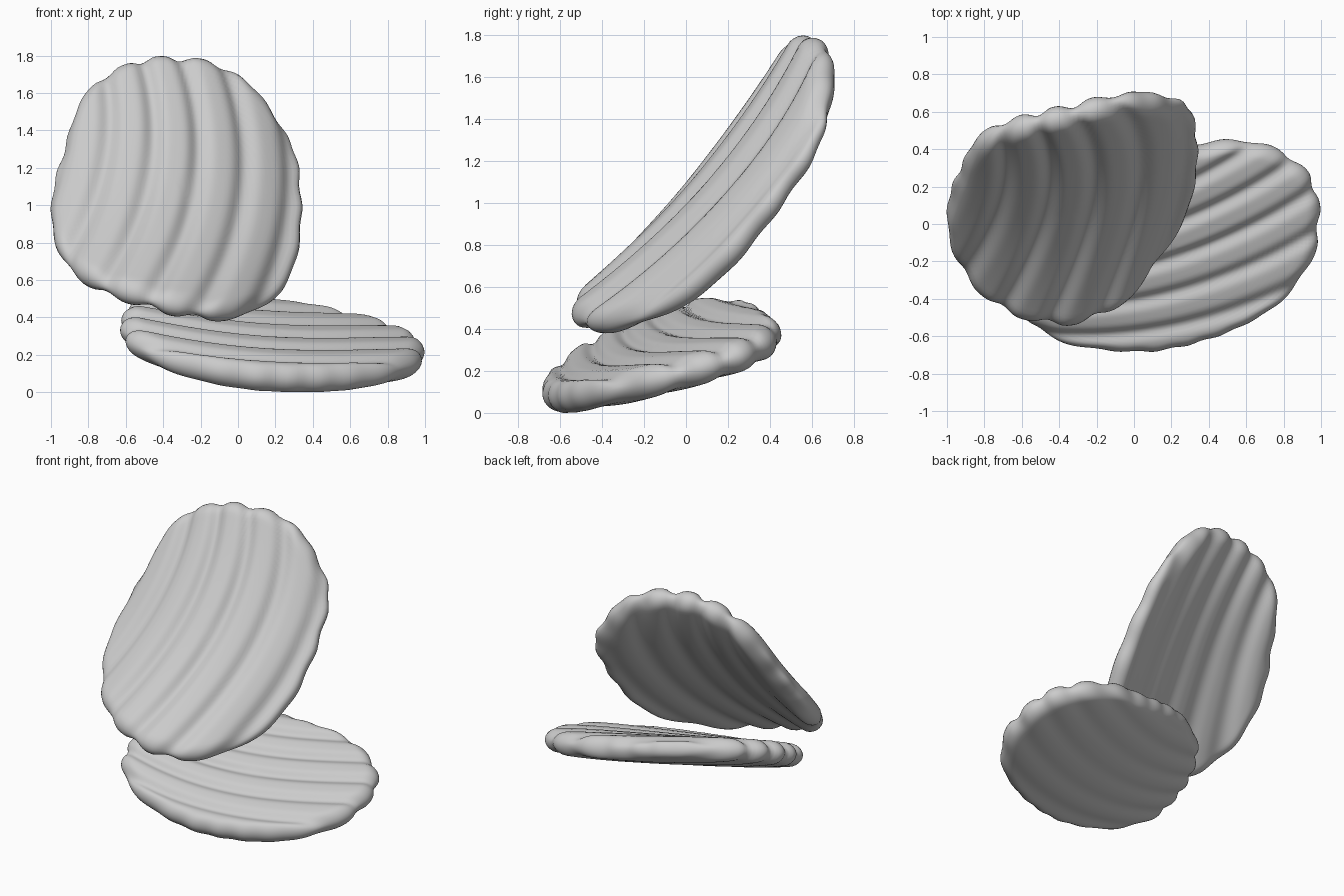
import bpy, bmesh, math
from mathutils import Vector

if "Cube" in bpy.data.objects:
    bpy.data.objects.remove(bpy.data.objects["Cube"])

SEG, RINGS, RIM = 200, 30, 12      # around, across the face, around the rim
RIM_WIDTH = 0.10

material = bpy.data.materials.new("plain_grey")
material.diffuse_color = (0.6, 0.6, 0.6, 1)
material.use_nodes = True
material.node_tree.nodes["Principled BSDF"].inputs["Base Color"].default_value = material.diffuse_color


def smooth_loop(points, count):
    """Closed spline through a few outline points."""
    n, out = len(points), []
    P = [Vector(p) for p in points]
    for i in range(count):
        t = i / count * n
        k, t = int(t), t - int(t)
        a, b, c, d = (P[(k + j) % n] for j in (-1, 0, 1, 2))
        out.append(0.5 * (2 * b + (c - a) * t + (2 * a - 5 * b + 4 * c - d) * t * t
                          + (3 * b - a - 3 * c + d) * t ** 3))
    return out


def ripple(phase, power):
    """1 at the bottom of a groove, 0 on the broad ridge."""
    return ((1 + math.cos(2 * math.pi * phase)) / 2) ** power


def ridged_chip(name, outline, centre, height, phase, place, half, front, back, bulge, side_axis):
    loop = smooth_loop(outline, SEG)
    centre = Vector(centre)

    def point(flat, side, r):
        p, q = flat
        e = 0.01
        normal = Vector(((height(p - e, q) - height(p + e, q)) / (2 * e),
                         (height(p, q - e) - height(p, q + e)) / (2 * e), 1)).normalized()
        # Narrow grooves on the face, soft ones on the back that fade to the middle
        if side > 0:
            depth = front * ripple(phase(p, q), 2.5)
        else:
            depth = back * ripple(phase(p, q), 1.3) * (0.4 + 0.6 * r * r)
        depth -= bulge[0 if side > 0 else 1] * (1 - r ** 4)
        return place(*(Vector((p, q, height(p, q))) + normal * side * (half - depth)))

    # Cross-section from face centre, round the rim, to the back centre
    inner = [(1 - RIM_WIDTH) * (i + 1) / RINGS for i in range(RINGS)]
    section = [(r, 1) for r in inner]
    for i in range(1, RIM):
        a = math.pi / 2 - math.pi * i / RIM
        section.append((1 - RIM_WIDTH + RIM_WIDTH * math.cos(a), math.sin(a)))
    section += [(r, -1) for r in reversed(inner)]

    bm = bmesh.new()
    rings = []
    for r, side in section:
        ring = []
        for edge in loop:
            # Scallops follow the grooves at their ends and the angle along the sides
            d = (edge - centre).normalized()
            w = d[side_axis] ** 2
            dent = (1 - w) * 0.03 * ripple(phase(*edge), 1.5)
            dent += w * 0.018 * ripple(math.atan2(d.y, d.x) * 20 / (2 * math.pi), 1)
            s = 1.01 - dent * r ** 4
            ring.append(bm.verts.new(point(centre + (edge - centre) * r * s, side, r)))
        rings.append(ring)
    for a, b in zip(rings, rings[1:]):
        for i in range(SEG):
            j = (i + 1) % SEG
            bm.faces.new((a[i], b[i], b[j], a[j]))
    for ring, side in ((rings[0], 1), (rings[-1], -1)):
        tip = bm.verts.new(point(centre, side, 0))
        for i in range(SEG):
            bm.faces.new((tip, ring[i], ring[(i + 1) % SEG]))
    bmesh.ops.recalc_face_normals(bm, faces=bm.faces)
    for f in bm.faces:
        f.smooth = True
    mesh = bpy.data.meshes.new(name)
    bm.to_mesh(mesh)
    bm.free()
    mesh.materials.append(material)
    obj = bpy.data.objects.new(name, mesh)
    bpy.context.collection.objects.link(obj)
    return obj


# Upright leaning chip, outlined in x and z
def upper_height(x, z):
    u, v = x + 0.35, z - 1.1
    low = min(0, v) ** 2
    return -(0.125 + 0.24 * u + 0.79 * v + 0.5 * u * u - 0.13 * v * v
             + low * (0.29 * u + 0.55 * u * u - 0.15))


def upper_phase(x, z):
    v = z - 1.1
    return (x + 0.38 * (v - 0.1) ** 2) / (1 - 0.25 * v) / 0.245 - 0.05


upper = ridged_chip(
    "upper_chip",
    [(-0.35, 1.78), (-0.1, 1.74), (0.08, 1.6), (0.21, 1.44), (0.3, 1.25), (0.325, 0.92),
     (0.28, 0.65), (0.18, 0.49), (0.05, 0.415), (-0.12, 0.4), (-0.32, 0.43), (-0.55, 0.49),
     (-0.73, 0.55), (-0.89, 0.65), (-0.98, 0.82), (-0.99, 1.05), (-0.93, 1.28),
     (-0.87, 1.48), (-0.74, 1.66), (-0.54, 1.76)],
    (-0.35, 1.08), upper_height, upper_phase, lambda p, q, w: Vector((p, -w, q)),
    0.074, 0.034, 0.028, (0.0, 0.018), 0)


# Lying chip, outlined in x and y
def lower_height(x, y):
    u, v = x - 0.2, y + 0.1
    return 0.245 - 0.18 * u + 0.37 * v + 0.09 * u * u - 0.15 * u * v + 0.06 * v * v


def lower_phase(x, y):
    s = x - 0.45
    return ((y - 0.2 * s * s - 0.434 * s) / (1 + 0.3 * s) + 0.065) / 0.2


lower = ridged_chip(
    "lower_chip",
    [(0.35, 0.42), (0.55, 0.445), (0.76, 0.4), (0.93, 0.27), (0.99, 0.08), (0.97, -0.13),
     (0.87, -0.33), (0.7, -0.47), (0.46, -0.59), (0.15, -0.67), (-0.13, -0.67),
     (-0.4, -0.62), (-0.56, -0.52), (-0.62, -0.36), (-0.6, -0.16), (-0.5, 0.04),
     (-0.33, 0.2), (-0.12, 0.31), (0.12, 0.38)],
    (0.2, -0.1), lower_height, lower_phase, lambda p, q, w: Vector((p, q, w)),
    0.07, 0.027, 0.014, (0.024, 0.024), 1)

# Rest the lying chip on the ground
lowest = min(v.co.z for v in lower.data.vertices)
for v in lower.data.vertices:
    v.co.z -= lowest
